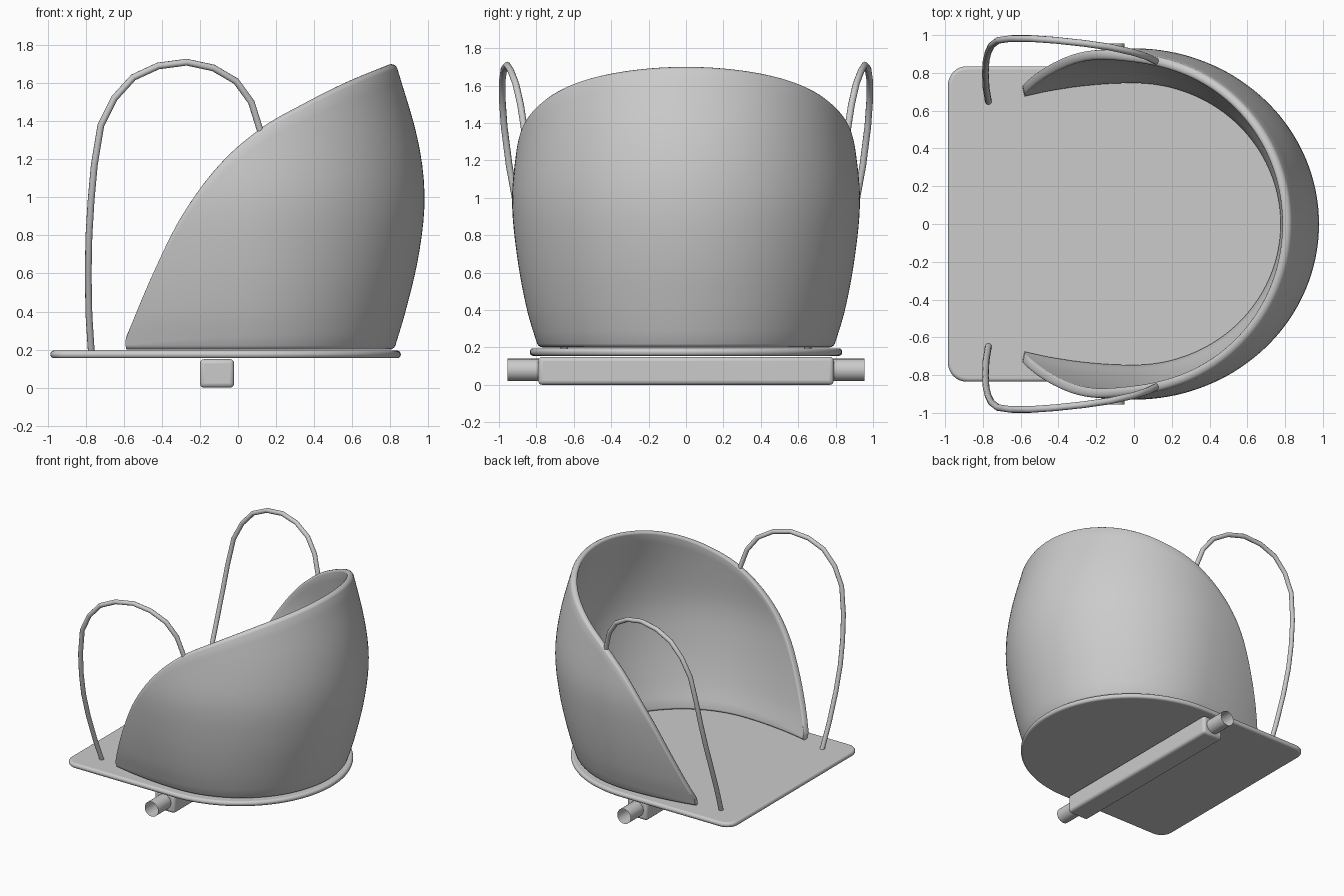
import bpy, bmesh, math
from mathutils import Vector

if "Cube" in bpy.data.objects:
    bpy.data.objects.remove(bpy.data.objects["Cube"])


def smooth_lookup(pts, x):
    """Smooth interpolation through a few (x, y) points."""
    if x <= pts[0][0]:
        return pts[0][1]
    if x >= pts[-1][0]:
        return pts[-1][1]
    n = len(pts)

    def slope(i):
        a, b = pts[max(i - 1, 0)], pts[min(i + 1, n - 1)]
        return (b[1] - a[1]) / (b[0] - a[0])
    i = max(k for k in range(n - 1) if pts[k][0] <= x)
    (x0, y0), (x1, y1) = pts[i], pts[i + 1]
    h = x1 - x0
    t = (x - x0) / h
    return ((2*t**3 - 3*t**2 + 1) * y0 + (t**3 - 2*t**2 + t) * h * slope(i)
            + (3*t**2 - 2*t**3) * y1 + (t**3 - t**2) * h * slope(i + 1))


def finish(bm, name, angle=40):
    bmesh.ops.recalc_face_normals(bm, faces=bm.faces)
    me = bpy.data.meshes.new(name)
    bm.to_mesh(me)
    bm.free()
    ob = bpy.data.objects.new(name, me)
    bpy.context.collection.objects.link(ob)
    bpy.ops.object.select_all(action='DESELECT')
    ob.select_set(True)
    bpy.context.view_layer.objects.active = ob
    bpy.ops.object.shade_smooth_by_angle(angle=math.radians(angle))
    return ob


def add_bevel(ob, width, segments):
    m = ob.modifiers.new("rounding", 'BEVEL')
    m.width, m.segments = width, segments
    m.limit_method, m.angle_limit = 'ANGLE', math.radians(50)


# Curved wall: bulging U-shaped plan, cut off along a sweeping rim
CUT = [(-0.59, 0.27), (-0.45, 0.60), (-0.30, 0.90), (-0.10, 1.17),
       (0.12, 1.36), (0.35, 1.49), (0.60, 1.61), (0.83, 1.70)]
BACK = [(0.2, 0.82), (0.4, 0.88), (0.7, 0.95), (1.0, 0.98), (1.3, 0.945), (1.7, 0.83)]
SIDE = [(0.2, 0.79), (0.4, 0.85), (0.7, 0.905), (1.0, 0.93), (1.3, 0.90), (1.7, 0.84)]
BASE, THICK = 0.2, 0.05


def wall_point(t, z):
    # t in -1..1: middle part is half an ellipse, ends are the nearly straight arms
    s, t = (1 if t >= 0 else -1), abs(t)
    a, b = smooth_lookup(BACK, z), smooth_lookup(SIDE, z)
    if t <= 0.7:
        ang = t / 0.7 * math.pi / 2
        return Vector((a * math.cos(ang), s * b * math.sin(ang), z))
    k = (t - 0.7) / 0.3
    return Vector((-0.59 * k, s * b * (1 - 0.09 * k * k), z))


def wall_section(t):
    h = 1.0
    for _ in range(40):
        h = smooth_lookup(CUT, wall_point(t, h).x)
    r, n = 0.02, 20
    sec = [(BASE + r + (h - BASE - 2 * r) * i / n, 0.0) for i in range(n + 1)]
    half = THICK / 2
    top = [(h - r + r * math.sin(a), half - half * math.cos(a))
           for a in (math.pi * i / 6 for i in range(1, 6))]
    bot = [(BASE + r - r * math.sin(a), half + half * math.cos(a))
           for a in (math.pi * i / 6 for i in range(1, 6))]
    sec = sec + top + [(z, THICK) for z, _ in reversed(sec)] + bot
    out = []
    for z, d in sec:
        tan = wall_point(min(t + 0.004, 1), z) - wall_point(max(t - 0.004, -1), z)
        inward = Vector((-tan.y, tan.x, 0)).normalized()
        out.append(wall_point(t, z) + inward * d)
    return out


bm = bmesh.new()
COLS = 120
rings = [[bm.verts.new(p) for p in wall_section(-1 + 2 * i / COLS)] for i in range(COLS + 1)]
for a, b in zip(rings, rings[1:]):
    for j in range(len(a)):
        k = (j + 1) % len(a)
        bm.faces.new((a[j], b[j], b[k], a[k]))
bm.faces.new(rings[0])
bm.faces.new(rings[-1])
finish(bm, "curved_wall", 50)

# Floor plate: rounded rectangle on the left, half ellipse on the right
outline = [(0.855 * math.cos(a), 0.835 * math.sin(a))
           for a in (-math.pi / 2 + math.pi * i / 64 for i in range(65))]
R = 0.1
for cy, start in ((0.735, math.pi / 2), (-0.735, math.pi)):
    for i in range(9):
        a = start + math.pi / 2 * i / 8
        outline.append((-0.885 + R * math.cos(a), cy + R * math.sin(a)))
bm = bmesh.new()
f = bm.faces.new([bm.verts.new((x, y, 0.155)) for x, y in outline])
ext = bmesh.ops.extrude_face_region(bm, geom=[f])
bmesh.ops.translate(bm, vec=(0, 0, 0.04),
                    verts=[g for g in ext['geom'] if isinstance(g, bmesh.types.BMVert)])
add_bevel(finish(bm, "floor_plate"), 0.018, 4)

# Cross beam under the floor
bm = bmesh.new()
bmesh.ops.create_cube(bm, size=1)
for v in bm.verts:
    v.co = (-0.11 + v.co.x * 0.18, v.co.y * 1.58, 0.075 + v.co.z * 0.15)
add_bevel(finish(bm, "cross_beam"), 0.022, 3)

# Open tube stubs at both ends of the beam, and wire handles
path = [(-0.77, 0.645, 0.18), (-0.783, 0.72, 0.38), (-0.787, 0.80, 0.60), (-0.783, 0.865, 0.80),
        (-0.772, 0.91, 0.98), (-0.755, 0.945, 1.17), (-0.72, 0.972, 1.38), (-0.65, 0.982, 1.52),
        (-0.55, 0.982, 1.63), (-0.42, 0.973, 1.69), (-0.27, 0.957, 1.71), (-0.13, 0.937, 1.68),
        (-0.01, 0.91, 1.61), (0.07, 0.885, 1.50), (0.12, 0.86, 1.34)]
for side, label in ((-1, "front"), (1, "rear")):
    bm = bmesh.new()
    loops = [[bm.verts.new((-0.11 + 0.06 * math.cos(a), side * y, 0.08 + 0.06 * math.sin(a)))
              for a in (math.tau * i / 24 for i in range(24))] for y in (0.78, 0.955)]
    for i in range(24):
        k = (i + 1) % 24
        face = (loops[0][i], loops[0][k], loops[1][k], loops[1][i])
        bm.faces.new(face)
    finish(bm, label + "_tube")

    cu = bpy.data.curves.new(label + "_handle", 'CURVE')
    cu.dimensions = '3D'
    cu.bevel_depth, cu.bevel_resolution, cu.use_fill_caps = 0.018, 3, True
    sp = cu.splines.new('POLY')
    sp.points.add(len(path) - 1)
    for p, (x, y, z) in zip(sp.points, path):
        p.co = (x, side * y, z, 1)
    bpy.context.collection.objects.link(bpy.data.objects.new(label + "_handle", cu))
